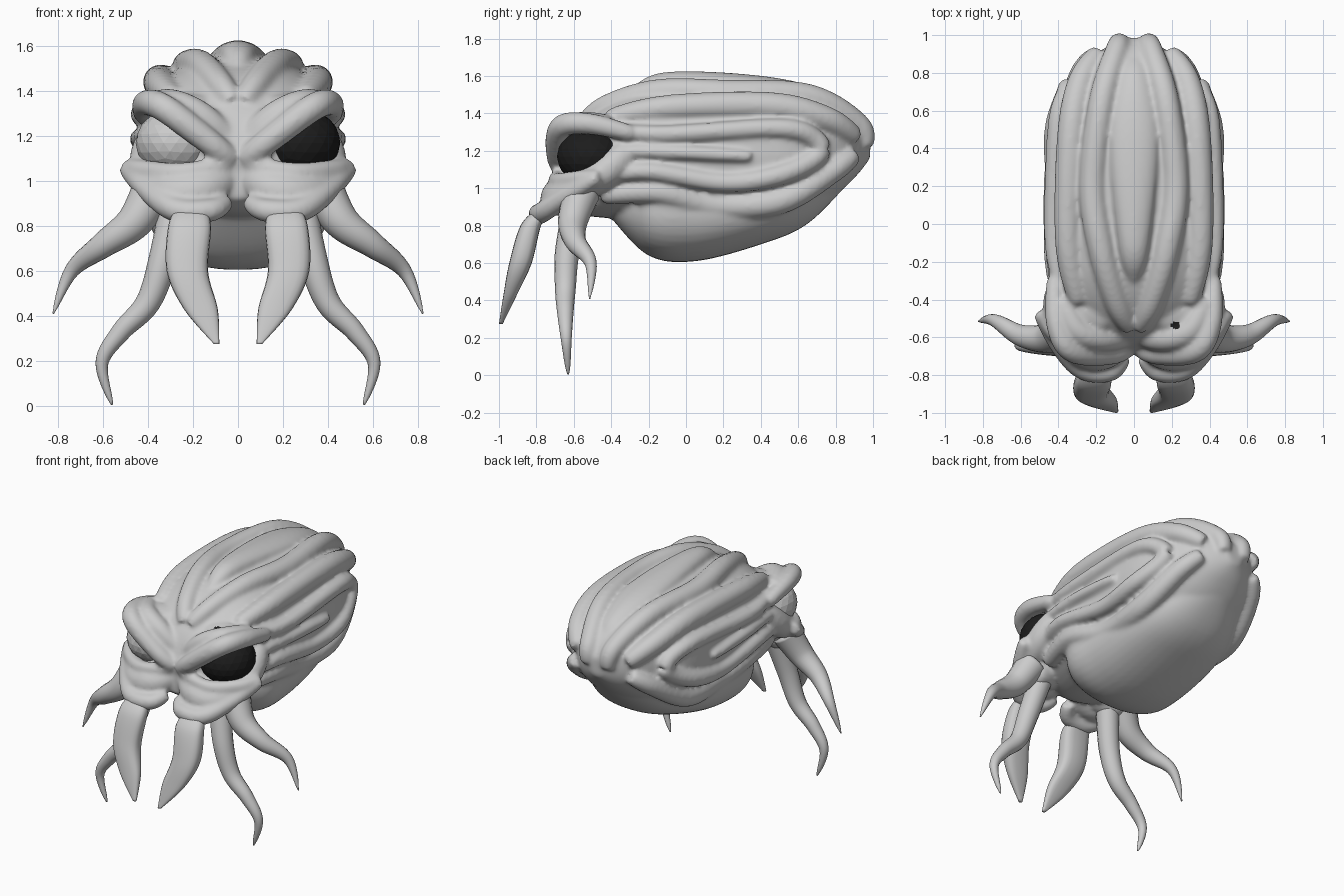
import bpy, bmesh, math
from mathutils import Vector

if "Cube" in bpy.data.objects:
    bpy.data.objects.remove(bpy.data.objects["Cube"])

def material(name, v):
    m = bpy.data.materials.new(name)
    m.diffuse_color = (v, v, v, 1)
    m.use_nodes = True
    m.node_tree.nodes["Principled BSDF"].inputs["Base Color"].default_value = m.diffuse_color
    return m

GREY = material("clay grey", 0.6)
DARK = material("eye black", 0.012)
POWER = 2.25  # superellipse power of the skull section

def resample(rows, n=8):
    """Catmull-Rom interpolation of equal-length tuples."""
    out = []
    for i in range(len(rows) - 1):
        p0, p1 = rows[max(i - 1, 0)], rows[i]
        p2, p3 = rows[i + 1], rows[min(i + 2, len(rows) - 1)]
        for k in range(n):
            t = k / n
            out.append([0.5 * (2 * b + (c - a) * t + (2 * a - 5 * b + 4 * c - d) * t * t
                               + (3 * b - a - 3 * c + d) * t ** 3)
                        for a, b, c, d in zip(p0, p1, p2, p3)])
    return out + [list(rows[-1])]

def skin(bm, rings, p=2.0, sides=20, mirror=False):
    """Closed skin over rings given as (centre, axis u, axis v)."""
    for sx in ((1, -1) if mirror else (1,)):
        loops = []
        for c, u, v in rings:
            loop = []
            for k in range(sides):
                a = 2 * math.pi * k / sides
                q = c + u * math.copysign(abs(math.cos(a)) ** (2 / p), math.cos(a)) \
                      + v * math.copysign(abs(math.sin(a)) ** (2 / p), math.sin(a))
                loop.append(bm.verts.new((q.x * sx, q.y, q.z)))
            loops.append(loop)
        for A, B in zip(loops, loops[1:]):
            for k in range(sides):
                j = (k + 1) % sides
                bm.faces.new((A[k], A[j], B[j], B[k]))
        bm.faces.new(loops[0])
        bm.faces.new(loops[-1])

def hull(bm, rows, p):
    """Body from (y, half width, centre z, half height)."""
    skin(bm, [(Vector((0, y, z)), Vector((w, 0, 0)), Vector((0, 0, h)))
              for y, w, z, h in resample(rows)], p, 40)

def tube(bm, pts, radius, ref=(0, 0, 1)):
    """Mirrored tube; radius is a function of the position 0..1 along it."""
    rings = []
    for i, c in enumerate(pts):
        d = Vector(pts[min(i + 1, len(pts) - 1)]) - Vector(pts[max(i - 1, 0)])
        u = d.cross(Vector(ref)).normalized()
        v = u.cross(d).normalized()
        r = radius(i / (len(pts) - 1))
        rings.append((Vector(c), u * r, v * r))
    skin(bm, rings, sides=16, mirror=True)

def bulge(r):
    return lambda t: r * (0.55 + 0.45 * max(0, math.sin(math.pi * t)) ** 0.5)

def finish(bm, name, mat, smooth=True):
    bmesh.ops.recalc_face_normals(bm, faces=bm.faces[:])
    me = bpy.data.meshes.new(name)
    bm.to_mesh(me)
    bm.free()
    ob = bpy.data.objects.new(name, me)
    bpy.context.collection.objects.link(ob)
    me.materials.append(mat)
    for f in me.polygons:
        f.use_smooth = smooth
    return ob

# ---- head: skull and belly hulls
SKULL = [(-.68, .10, 1.03, .11), (-.57, .29, 1.10, .24), (-.35, .41, 1.165, .33), (-.05, .435, 1.185, .37),
         (.5, .425, 1.175, .375), (.75, .32, 1.21, .285), (.9, .20, 1.225, .17), (.985, .05, 1.22, .06)]
BELLY = [(-.40, .16, .90, .06), (-.2, .38, .90, .26), (.05, .40, .90, .29),
         (.4, .37, .92, .22), (.65, .28, .99, .18), (.88, .1, 1.14, .1)]
bm = bmesh.new()
hull(bm, SKULL, POWER)
hull(bm, BELLY, 2.3)
FINE = resample(SKULL, 20)

def section(y):
    return min(FINE, key=lambda r: abs(r[0] - y))[1:]

def other(d, a, b):
    """Superellipse height at offset d for half axes a (along d) and b."""
    return b * max(0, 1 - abs(d / a) ** POWER) ** (1 / POWER)

def on_side(y, z):
    w, cz, h = section(y)
    return (other(z - cz, h, w) + .005, y, z)

def on_top(x, y):
    w, cz, h = section(y)
    return (x, y, cz + other(x, w, h) - .012)

# ridges lying on the skull: (y, z) on the flanks, (x, y) on the crown
loop = [(-.4, 1.31), (-.1, 1.29), (.5, 1.32), (.69, 1.26), (.70, 1.17), (.5, 1.07), (.2, 1.03),
        (-.2, 1.09), (-.42, 1.06)]
fold = [(-.35, 1.20), (0, 1.19), (.35, 1.17)]
lower_cheek = [(-.45, .96), (-.15, .98), (.15, .91), (.5, .93), (.78, 1.09), (.9, 1.18)]
shoulder = [(-.42, 1.37), (-.1, 1.43), (.45, 1.44), (.75, 1.37), (.91, 1.27)]
crown_v = [(.02, -.55), (.09, -.42), (.17, -.15), (.22, .2), (.17, .65), (.09, .92)]
back_end = [(.075, .96, 1.22)]
for path, place, tail, r in ((loop, on_side, [], .057), (fold, on_side, [], .04), (lower_cheek, on_side, [], .072),
                             (shoulder, on_side, [], .075), (crown_v, on_top, back_end, .072)):
    tube(bm, resample([place(*q) for q in path] + tail), bulge(r))
# crown ridge on the centre line
hull(bm, [(-.33, .02, 1.48, .02), (-.12, .08, 1.56, .06), (.45, .13, 1.535, .06), (.8, .08, 1.43, .06),
          (.96, .03, 1.25, .04)], 2)

# face folds
brow = [(.02, -.66, 1.09), (.13, -.69, 1.175), (.33, -.67, 1.325), (.41, -.52, 1.345), (.42, -.28, 1.29)]
brow_fold = [(.03, -.6, 1.18), (.17, -.61, 1.29), (.30, -.56, 1.345), (.38, -.40, 1.34)]
brow_fill = [(.12, -.52, 1.29), (.35, -.42, 1.29)]
temple = [(.37, -.30, 1.21), (.395, -.43, 1.09), (.37, -.58, 1.0)]
eyelid = [(.03, -.67, 1.08), (.25, -.69, 1.04), (.42, -.58, 1.05), (.49, -.46, 1.07)]
lip = [(.05, -.70, .91), (.12, -.78, .87), (.27, -.77, .87), (.39, -.65, .95), (.50, -.47, 1.06)]
muzzle = [(.04, -.61, 1.02), (.16, -.68, .96), (.29, -.66, .95), (.42, -.53, 1.02)]
jaw = [(.15, -.6, .99), (.37, -.56, .92)]
for path, r in ((brow, .062), (brow_fold, .068), (brow_fill, .1), (temple, .088), (eyelid, .045), (lip, .056),
                (muzzle, .095), (jaw, .105)):
    tube(bm, resample(path), bulge(r))

# fuse everything into one soft skin
head = finish(bm, "head", GREY)
mod = head.modifiers.new("fuse", 'REMESH')
mod.mode = 'VOXEL'
mod.voxel_size = 0.0125
sm = head.modifiers.new("soften", 'SMOOTH')
sm.factor = 0.5
sm.iterations = 10
fused = bpy.data.meshes.new_from_object(head.evaluated_get(bpy.context.evaluated_depsgraph_get()))
head.modifiers.clear()
head.data = fused
fused.materials.clear()
fused.materials.append(GREY)
fused.materials.append(DARK)
for f in fused.polygons:
    f.use_smooth = True
    c = f.center
    # small dark pit above the right brow
    f.material_index = int(c.z > 1.3 and math.hypot(c.x - .22, c.y + .535) < .022)

# ---- eyes: faceted grey on the left, black on the right
for sx, name, mat in ((-1, "left_eye", GREY), (1, "right_eye", DARK)):
    bm = bmesh.new()
    bmesh.ops.create_icosphere(bm, subdivisions=3, radius=1)
    for v in bm.verts:
        v.co = (sx * .275 + v.co.x * .18, -.505 + v.co.y * .185, 1.17 + v.co.z * .155)
    finish(bm, name, mat, smooth=False)

# ---- front claws: (x, y, z, half width, half depth) from root to tip
claw = [(.21, -.76, .89, .06, .04), (.215, -.83, .80, .095, .055), (.225, -.885, .60, .092, .06),
        (.165, -.94, .43, .075, .036), (.095, -.99, .275, .012, .01)]
bm = bmesh.new()
skin(bm, [(Vector((x, y, z)), Vector((a, 0, 0)), Vector((0, b, 0))) for x, y, z, a, b in resample(claw)],
     2.8, mirror=True)
finish(bm, "claws", GREY)

# ---- tentacles tapering to a point
side = [(.37, -.56, .97), (.46, -.605, .82), (.60, -.59, .715), (.74, -.51, .60), (.822, -.515, .41)]
long = [(.27, -.58, .92), (.33, -.635, .66), (.40, -.645, .46), (.52, -.645, .33), (.605, -.64, .19),
        (.56, -.63, .005)]
for name, path, r, e in (("side_tentacles", side, .1, .8), ("lower_tentacles", long, .075, .6)):
    bm = bmesh.new()
    tube(bm, resample(path), lambda t: max(.004, r * (1 - t) ** e), ref=(0, 1, 0))
    finish(bm, name, GREY)
